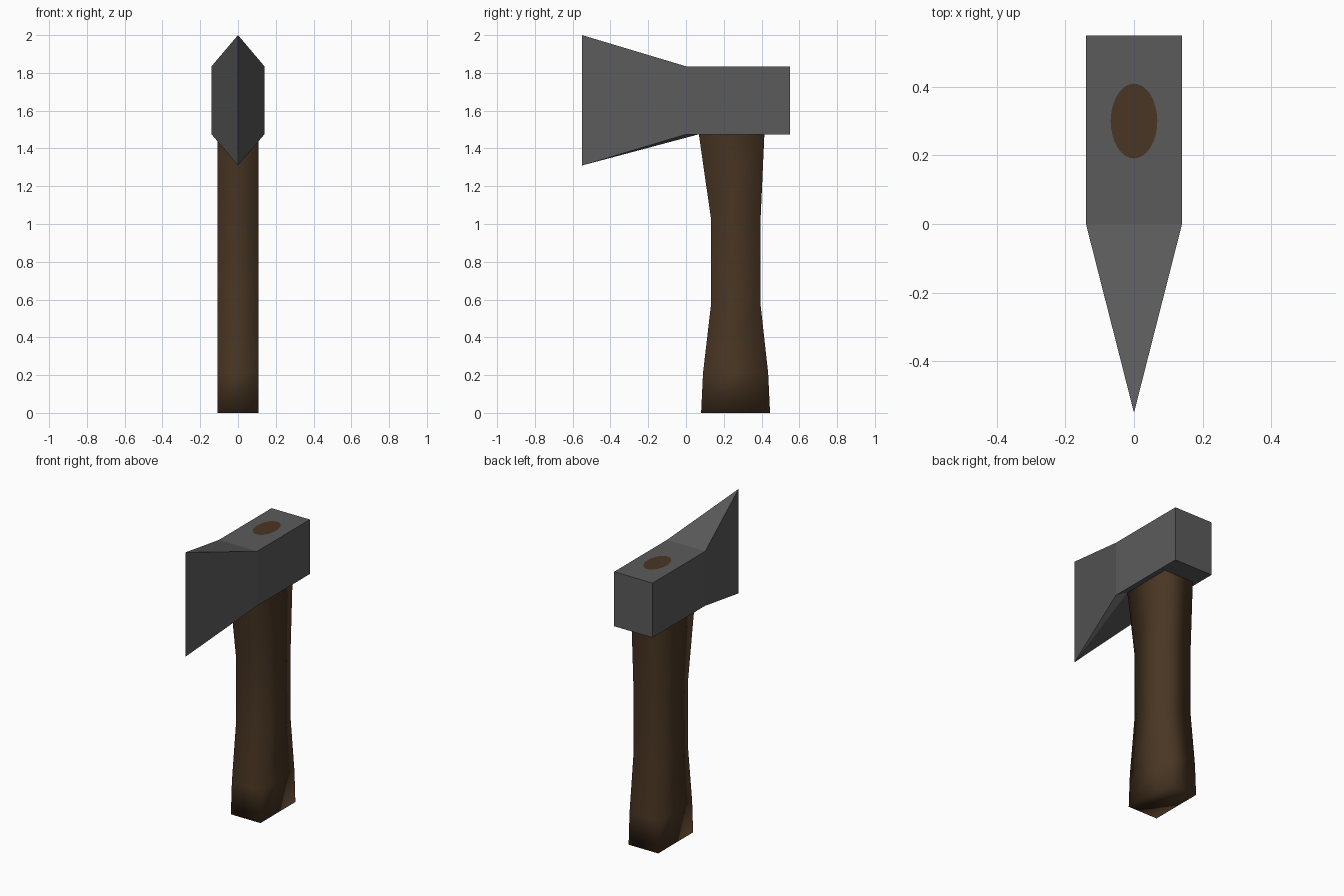
import bpy, math

if "Cube" in bpy.data.objects:
    bpy.data.objects.remove(bpy.data.objects["Cube"])


def material(name, rgb):
    m = bpy.data.materials.new(name)
    m.diffuse_color = (*rgb, 1.0)
    m.use_nodes = True
    m.node_tree.nodes["Principled BSDF"].inputs["Base Color"].default_value = m.diffuse_color
    return m


STEEL = material("dark steel", (0.105, 0.105, 0.105))
WOOD = material("brown wood", (0.067, 0.037, 0.017))


def add_mesh(name, verts, faces, mat, smooth=False):
    me = bpy.data.meshes.new(name)
    me.from_pydata(verts, [], faces)
    me.materials.append(mat)
    me.polygons.foreach_set("use_smooth", [smooth] * len(me.polygons))
    me.update()
    ob = bpy.data.objects.new(name, me)
    bpy.context.collection.objects.link(ob)
    return ob


def ring(hx, y0, y1, z):
    """Rectangle, counter-clockwise from above."""
    return [(-hx, y0, z), (hx, y0, z), (hx, y1, z), (-hx, y1, z)]


TOP, BOTTOM = 1.835, 1.475
HANDLE_X = 0.108
# handle profile: height, front y, back y
PROFILE = [(0.0, 0.08, 0.445), (0.21, 0.09, 0.435), (0.57, 0.132, 0.395),
           (1.03, 0.132, 0.395), (BOTTOM, 0.068, 0.415)]

# handle: smooth-shaded rectangular tube with a closed foot, open inside the head
verts, faces = [], [(3, 2, 1, 0)]
for z, y0, y1 in PROFILE:
    verts += ring(HANDLE_X, y0, y1, z)
for r in range(len(PROFILE) - 1):
    for i in range(4):
        a, b = r * 4 + i, r * 4 + (i + 1) % 4
        faces.append((a, b, b + 4, a + 4))
add_mesh("handle", verts, faces, WOOD, smooth=True)

# head: block with flared wedge blade; the underside meets the handle
verts = ring(0.14, 0.0, 0.55, BOTTOM) + ring(0.14, 0.0, 0.55, TOP)
verts += [(0, -0.55, 1.31), (0, -0.55, 2.0)]           # 8, 9 cutting edge
verts += ring(HANDLE_X, 0.068, 0.415, BOTTOM)          # 10-13 handle socket
faces = [
    (4, 5, 6, 7), (9, 5, 4),                           # top
    (1, 2, 6, 5), (2, 3, 7, 6), (3, 0, 4, 7),          # block sides
    (8, 1, 5, 9), (0, 8, 9, 4),                        # blade cheeks
    (8, 0, 10), (8, 10, 11), (8, 11, 1),               # blade underside
    (1, 11, 12, 2), (2, 12, 13, 3), (3, 13, 10, 0),    # block underside
]
add_mesh("axe_head", verts, faces, STEEL)

# handle end: oval of wood showing flush in the top of the head
N = 32
oval = [(0.068 * math.cos(2 * math.pi * i / N),
         0.30 + 0.109 * math.sin(2 * math.pi * i / N), TOP + 0.002) for i in range(N)]
add_mesh("handle_end", oval, [tuple(range(N))], WOOD)
